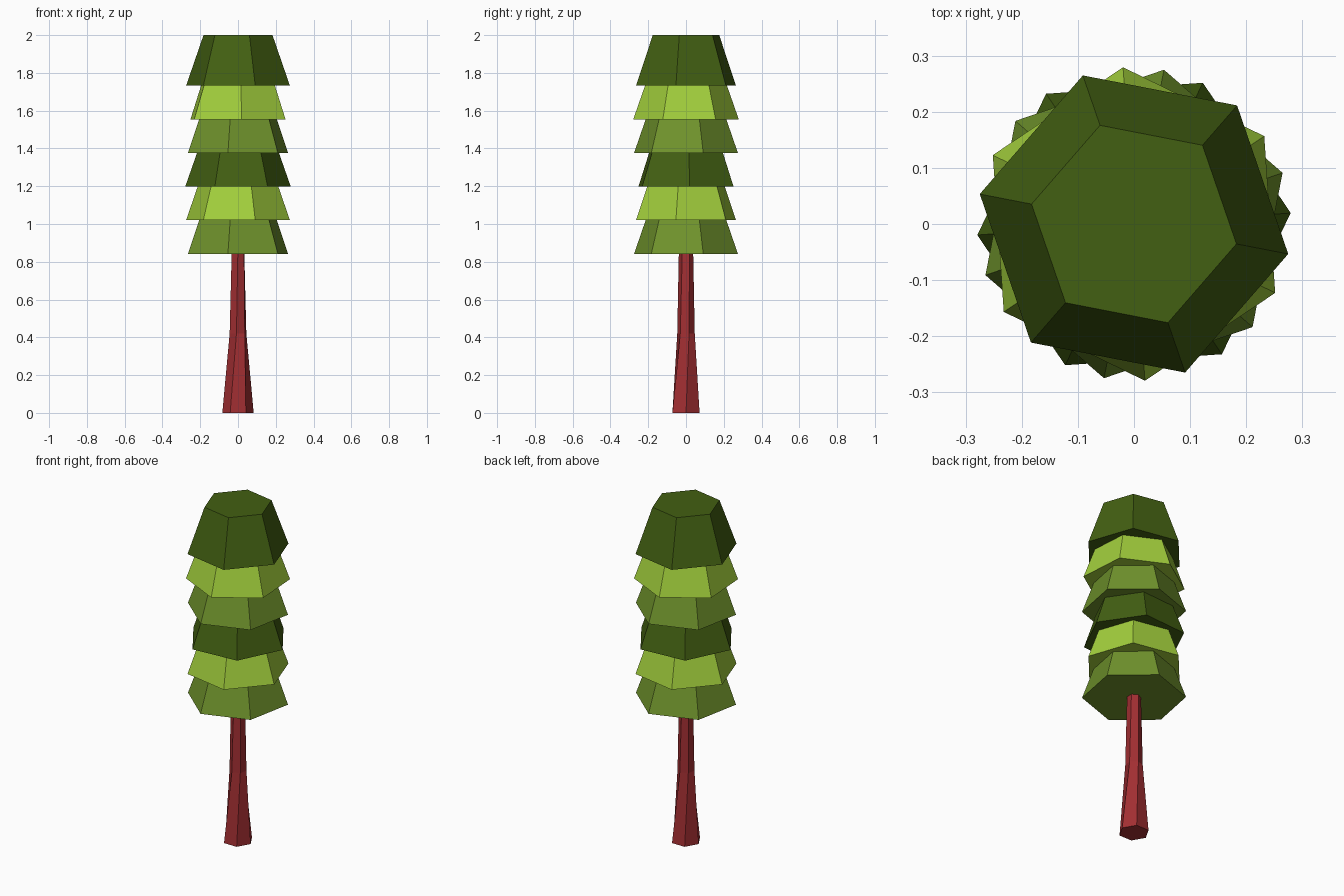
import bpy, bmesh
from math import cos, sin, radians

if "Cube" in bpy.data.objects:
    bpy.data.objects.remove(bpy.data.objects["Cube"])


def material(name, rgb):
    m = bpy.data.materials.new(name)
    m.diffuse_color = (*rgb, 1)
    m.use_nodes = True
    m.node_tree.nodes["Principled BSDF"].inputs["Base Color"].default_value = m.diffuse_color
    return m


def hex_loft(name, rings, mat):
    """Flat-faced hexagonal loft; each ring is (z, radius, phase in degrees)."""
    bm = bmesh.new()
    loops = [[bm.verts.new((r * cos(radians(p + 60 * i)),
                            r * sin(radians(p + 60 * i)), z)) for i in range(6)]
             for z, r, p in rings]
    for a, b in zip(loops, loops[1:]):
        for i in range(6):
            j = (i + 1) % 6
            bm.faces.new((a[i], a[j], b[j], b[i]))
    bm.faces.new(loops[0][::-1])
    bm.faces.new(loops[-1])
    bmesh.ops.recalc_face_normals(bm, faces=bm.faces[:])
    me = bpy.data.meshes.new(name)
    bm.to_mesh(me)
    bm.free()
    me.materials.append(mat)
    ob = bpy.data.objects.new(name, me)
    bpy.context.collection.objects.link(ob)


bark = material("bark", (0.36, 0.028, 0.032))
mid = material("mid_green", (0.16, 0.29, 0.025))
light = material("light_green", (0.36, 0.62, 0.045))
dark = material("dark_green", (0.055, 0.115, 0.006))

# Trunk: flared foot, slightly twisted, running up into the foliage
hex_loft("trunk", [(0, 0.083, 0), (0.42, 0.047, 20), (0.9, 0.037, 30)], bark)

# Foliage: overlapping hexagonal skirts, each turned about the trunk
tiers = [(0.842, 19, mid), (1.02, 49, light), (1.198, 4, dark),
         (1.376, 19, mid), (1.554, 34, light), (1.732, 49, dark)]
for n, (z, phase, mat) in enumerate(tiers, 1):
    hex_loft(f"foliage_tier_{n}", [(z, 0.28, phase), (z + 0.268, 0.186, phase)], mat)
